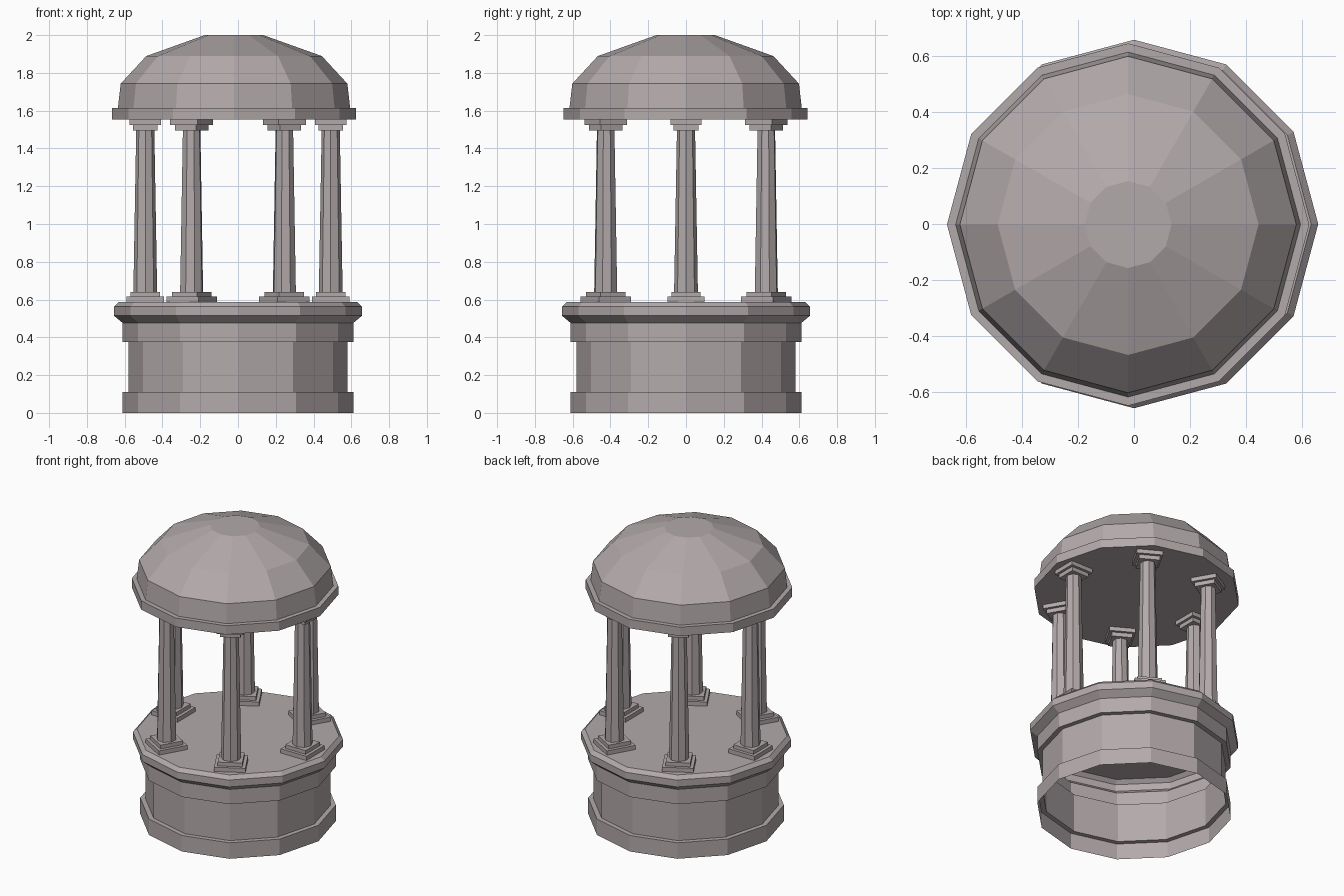
import bpy, bmesh, math
from mathutils import Matrix

if "Cube" in bpy.data.objects:
    bpy.data.objects.remove(bpy.data.objects["Cube"])

stone = bpy.data.materials.new("warm grey stone")
stone.diffuse_color = (0.45, 0.40, 0.405, 1)
stone.use_nodes = True
stone.node_tree.nodes["Principled BSDF"].inputs["Base Color"].default_value = stone.diffuse_color


def finish(name, bm):
    mesh = bpy.data.meshes.new(name)
    bm.to_mesh(mesh)
    bm.free()
    mesh.materials.append(stone)
    ob = bpy.data.objects.new(name, mesh)
    bpy.context.collection.objects.link(ob)
    return ob


def lathe(bm, profile, sides, cap_bottom, cap_top, cx=0.0, cy=0.0):
    """Stack of flat-sided rings from (radius, height) pairs."""
    rings = []
    for r, z in profile:
        rings.append([bm.verts.new((cx + r * math.cos(2 * math.pi * i / sides),
                                    cy + r * math.sin(2 * math.pi * i / sides), z))
                      for i in range(sides)])
    for a, b in zip(rings, rings[1:]):
        for i in range(sides):
            j = (i + 1) % sides
            bm.faces.new((a[i], a[j], b[j], b[i]))
    if cap_bottom:
        bm.faces.new(rings[0][::-1])
    if cap_top:
        bm.faces.new(rings[-1])


def slab(bm, half, z0, z1, cx):
    m = Matrix.Translation((cx, 0, (z0 + z1) / 2)) @ Matrix.Diagonal((2 * half, 2 * half, z1 - z0, 1))
    bmesh.ops.create_cube(bm, size=1, matrix=m)


# Pedestal: open-bottomed shell with plinth band, ledge and floor
bm = bmesh.new()
lathe(bm, [(0.612, 0), (0.612, 0.11), (0.58, 0.11), (0.58, 0.375), (0.612, 0.375),
           (0.612, 0.477), (0.657, 0.515), (0.657, 0.562), (0.632, 0.586)], 12, False, True)
finish("pedestal", bm)

# Domed roof with rim, closed underneath, set slightly off centre
bm = bmesh.new()
lathe(bm, [(0.646, 1.552), (0.646, 1.613), (0.615, 1.613), (0.60, 1.743),
           (0.465, 1.889), (0.155, 2.0)], 12, True, True, -0.021, -0.002)
finish("dome_roof", bm)

# Six columns facing outward: stepped base, tapered shaft, stepped capital
for k in range(6):
    bm = bmesh.new()
    R = 0.491
    slab(bm, 0.098, 0.586, 0.615, R)
    slab(bm, 0.077, 0.615, 0.641, R)
    lathe(bm, [(0.063, 0.641), (0.048, 1.496)], 8, True, True, R)
    slab(bm, 0.065, 1.496, 1.524, R)
    slab(bm, 0.083, 1.524, 1.552, R)
    bm.transform(Matrix.Rotation(k * math.pi / 3, 4, 'Z'))
    finish("column_%d" % (k + 1), bm)
